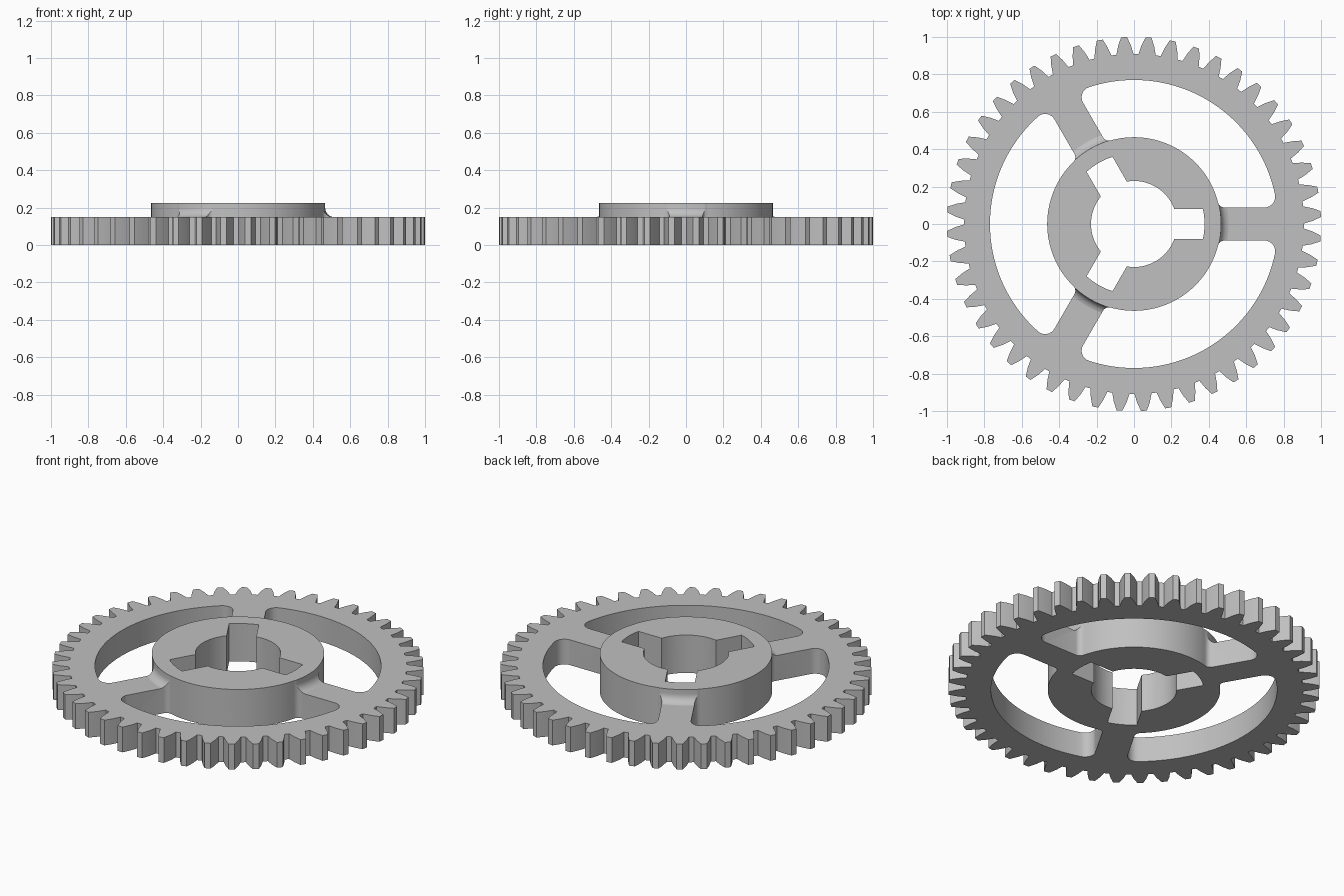
import bpy, bmesh
from math import sin, cos, pi, asin, atan2, sqrt, radians
from mathutils import Vector, Matrix

cube = bpy.data.objects.get("Cube")
if cube:
    bpy.data.objects.remove(cube, do_unlink=True)

TEETH, PLATE_H, HUB_H = 48, 0.15, 0.225
HUB_R, RIM_R, SPOKE = 0.465, 0.77, 0.0885
BORE_R, SLOT_R, SLOT = 0.23, 0.377, 0.08


def polar(r, a):
    return Vector((r * cos(a), r * sin(a)))


def arc(center, r, a0, a1, n):
    return [Vector(center) + polar(r, a0 + (a1 - a0) * i / n) for i in range(n + 1)]


def turned(points, a):
    return [Matrix.Rotation(a, 2) @ p for p in points]


def finish(name, bm):
    bmesh.ops.recalc_face_normals(bm, faces=bm.faces)
    mesh = bpy.data.meshes.new(name)
    bm.to_mesh(mesh)
    bm.free()
    obj = bpy.data.objects.new(name, mesh)
    bpy.context.collection.objects.link(obj)
    return obj


def prism(name, outline, z0, z1):
    bm = bmesh.new()
    face = bm.faces.new([bm.verts.new((p.x, p.y, z0)) for p in outline])
    top = bmesh.ops.extrude_face_region(bm, geom=[face])["geom"]
    verts = [v for v in top if isinstance(v, bmesh.types.BMVert)]
    bmesh.ops.translate(bm, verts=verts, vec=(0, 0, z1 - z0))
    return finish(name, bm)


def lathe(name, profile, steps):
    bm = bmesh.new()
    vs = [bm.verts.new((r, 0, z)) for r, z in profile]
    edges = [bm.edges.new((vs[i - 1], vs[i])) for i in range(len(vs))]
    bmesh.ops.spin(bm, geom=vs + edges, cent=(0, 0, 0), axis=(0, 0, 1),
                   angle=2 * pi, steps=steps, use_merge=True)
    bmesh.ops.remove_doubles(bm, verts=bm.verts, dist=1e-5)
    return finish(name, bm)


def combine(target, tool, operation):
    mod = target.modifiers.new(operation.lower(), "BOOLEAN")
    mod.object, mod.operation, mod.solver = tool, operation, "EXACT"
    bpy.context.view_layer.objects.active = target
    bpy.ops.object.modifier_apply(modifier=mod.name)
    bpy.data.objects.remove(tool, do_unlink=True)


# Toothed plate: each tooth tapers in two steps from root to tip
tooth = [(0.908, -0.046), (0.955, -0.034), (1.0, -0.016),
         (1.0, 0.016), (0.955, 0.034), (0.908, 0.046)]
outline = []
for i in range(TEETH):
    a = (i + 0.5) * 2 * pi / TEETH - radians(0.7)
    outline += turned([Vector(p) for p in tooth], a)
gear = prism("spoked_gear", outline, 0, PLATE_H)

# Raised hub with a concave foot that blends into the spokes
R, F, base = HUB_R + 0.001, 0.05, PLATE_H - 0.001
foot = arc((R + F, base + F), F, pi, 1.5 * pi, 8)
profile = [(0.1, 0.05), (0.1, HUB_H), (R, HUB_H)]
profile += [tuple(p) for p in foot] + [(R + F, 0.05)]
combine(gear, lathe("hub", profile, 120), "UNION")

# Three windows between the spokes, with rounded corners
def window_half():
    r, fi, fo = HUB_R - 0.001, 0.035, 0.057
    yi, yo = SPOKE + fi, SPOKE + fo
    xi, xo = sqrt((r + fi) ** 2 - yi ** 2), sqrt((RIM_R - fo) ** 2 - yo ** 2)
    ai, ao = atan2(yi, xi), atan2(yo, xo)
    inner = arc((0, 0), r, pi / 3, ai, 24)
    inner += arc((xi, yi), fi, ai + pi, 1.5 * pi, 6)[1:]
    outer = arc((xo, yo), fo, -pi / 2, ao, 8)
    return inner + outer + arc((0, 0), RIM_R, ao, pi / 3, 24)[1:]


half = window_half()
flip = [Vector((p.x, -p.y)) for p in half[1:-1]]
window = half + turned(flip, 2 * pi / 3)[::-1]
for k in range(3):
    cutter = prism("window_cutter", turned(window, k * 2 * pi / 3), -0.1, 0.4)
    combine(gear, cutter, "DIFFERENCE")

# Round bore with three key slots
bore = []
a_slot, a_bore = asin(SLOT / SLOT_R), asin(SLOT / BORE_R)
for k in range(3):
    part = arc((0, 0), SLOT_R, -a_slot, a_slot, 6)
    part += arc((0, 0), BORE_R, a_bore, 2 * pi / 3 - a_bore, 20)
    bore += turned(part, k * 2 * pi / 3)
combine(gear, prism("bore_cutter", bore, -0.1, 0.4), "DIFFERENCE")

# Plain grey finish
grey = bpy.data.materials.new("plain_grey")
grey.use_nodes = True
colour = (0.53, 0.53, 0.53, 1)
grey.diffuse_color = colour
grey.node_tree.nodes["Principled BSDF"].inputs["Base Color"].default_value = colour
gear.data.materials.clear()
gear.data.materials.append(grey)

# Smooth the curved walls, keep the level faces flat
bpy.ops.object.select_all(action="DESELECT")
gear.select_set(True)
bpy.context.view_layer.objects.active = gear
bpy.ops.object.shade_smooth_by_angle(angle=radians(25))
for poly in gear.data.polygons:
    poly.material_index = 0
    if abs(poly.normal.z) > 0.995:
        poly.use_smooth = False
